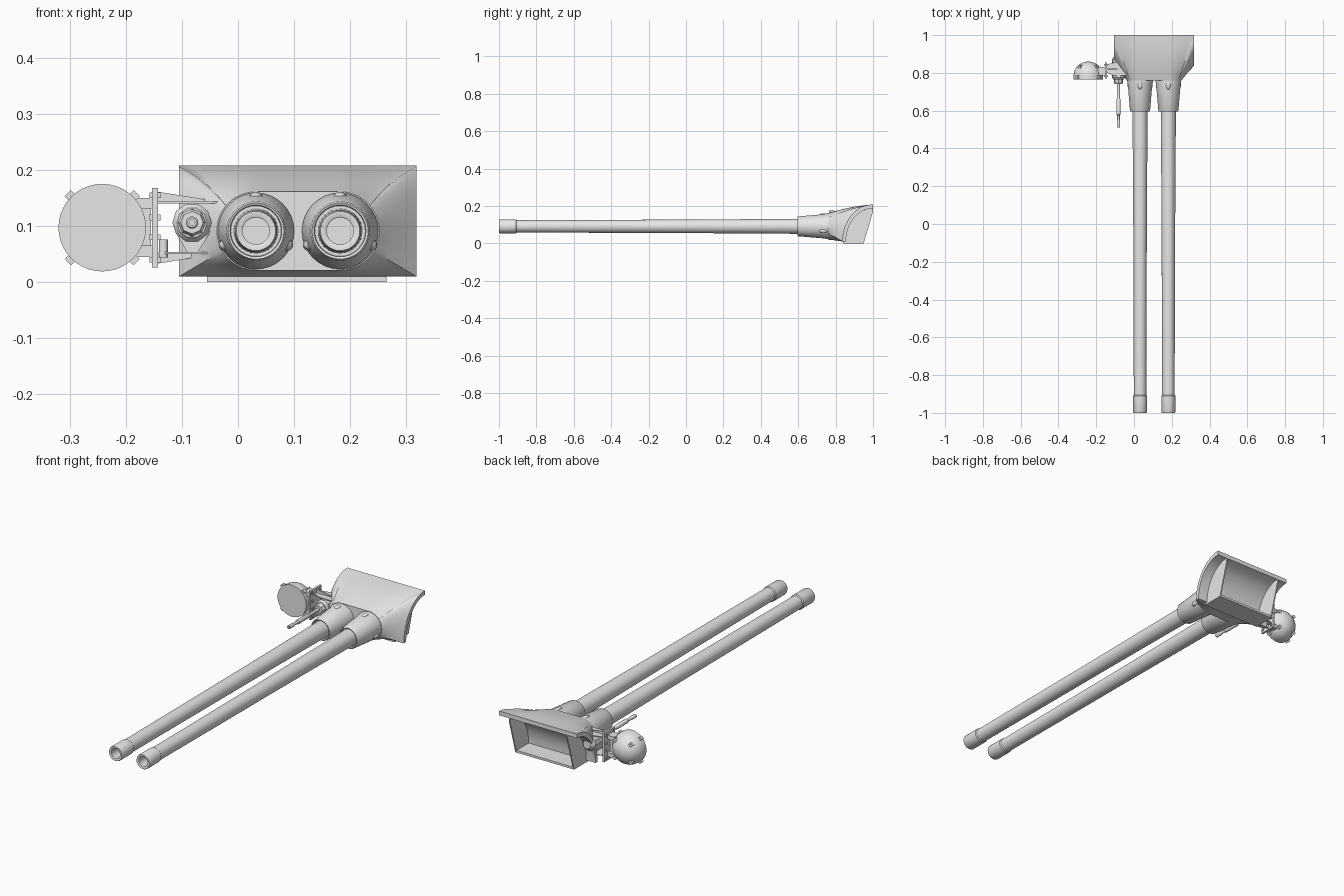
import bpy, bmesh, math
from mathutils import Vector, Matrix

if "Cube" in bpy.data.objects:
    bpy.data.objects.remove(bpy.data.objects["Cube"])

grey = bpy.data.materials.new("steel_grey")
grey.diffuse_color = (0.8, 0.8, 0.8, 1)
grey.use_nodes = True
grey.node_tree.nodes["Principled BSDF"].inputs["Base Color"].default_value = grey.diffuse_color


def finish(name, bm, smooth=True):
    bmesh.ops.remove_doubles(bm, verts=bm.verts, dist=1e-5)
    bmesh.ops.recalc_face_normals(bm, faces=bm.faces)
    me = bpy.data.meshes.new(name)
    bm.to_mesh(me)
    bm.free()
    me.materials.append(grey)
    ob = bpy.data.objects.new(name, me)
    bpy.context.collection.objects.link(ob)
    if smooth:
        bpy.ops.object.select_all(action='DESELECT')
        ob.select_set(True)
        bpy.context.view_layer.objects.active = ob
        bpy.ops.object.shade_smooth_by_angle(angle=math.radians(35))
    return ob


def lathe(name, profile, cx, cz, n=32):
    """Turn (y, radius) pairs around an axis parallel to y."""
    bm = bmesh.new()
    rings = []
    for y, r in profile:
        if r == 0:
            rings.append([bm.verts.new((cx, y, cz))] * n)
        else:
            rings.append([bm.verts.new((cx + r * math.cos(2 * math.pi * i / n), y,
                                        cz + r * math.sin(2 * math.pi * i / n))) for i in range(n)])
    for a, b in zip(rings, rings[1:]):
        for i in range(n):
            j = (i + 1) % n
            bm.faces.new(list(dict.fromkeys((a[i], a[j], b[j], b[i]))))
    return finish(name, bm)


def prism(name, pts, axis, lo, hi):
    """Extrude an outline: (y, z) along x, or (x, y) along z, or (x, z) along y."""
    put = {'x': lambda p, h: (h, p[0], p[1]), 'y': lambda p, h: (p[0], h, p[1]),
           'z': lambda p, h: (p[0], p[1], h)}[axis]
    bm = bmesh.new()
    a = [bm.verts.new(put(p, lo)) for p in pts]
    b = [bm.verts.new(put(p, hi)) for p in pts]
    bm.faces.new(a)
    bm.faces.new(b)
    for i in range(len(pts)):
        j = (i + 1) % len(pts)
        bm.faces.new((a[i], a[j], b[j], b[i]))
    return finish(name, bm, False)


def box(name, x0, x1, y0, y1, z0, z1):
    return prism(name, [(x0, y0), (x1, y0), (x1, y1), (x0, y1)], 'z', z0, z1)


def lug(name, pos, size, roll):
    """Small block turned about the y axis."""
    bm = bmesh.new()
    bmesh.ops.create_cube(bm, size=1, matrix=Matrix.Translation(pos)
                          @ Matrix.Rotation(roll, 4, 'Y') @ Matrix.Diagonal((*size, 1)))
    return finish(name, bm, False)


# Mantlet: rounded front face lofted to a rectangle wrapped on a quarter cylinder
X0, X1, BX, BZ = -0.105, 0.318, (0.032, 0.182), 0.091
M, K = 24, 12


def back_ring(depth, height):
    side = [(1 - depth * math.cos(k / K * math.pi / 2), 0.01 + height * math.sin(k / K * math.pi / 2))
            for k in range(K + 1)]
    top, low = side[-1], side[0]
    xs = [X0 + (X1 - X0) * m / M for m in range(M + 1)]
    return ([Vector((X0, *p)) for p in side] + [Vector((x, *top)) for x in xs[1:]]
            + [Vector((X1, *p)) for p in side[-2::-1]] + [Vector((x, *low)) for x in xs[-2:0:-1]])


def front_point(p):
    c = Vector((min(max(p.x, BX[0]), BX[1]), 0.76, BZ))
    d = Vector((p.x - c.x, 0, p.z - BZ)).normalized()
    return c + d * 0.07


outer, inner = back_ring(0.163, 0.198), back_ring(0.145, 0.177)
face = [front_point(p) for p in outer]
bm = bmesh.new()
rings = []
for t in (0, 0.2, 0.4, 0.6, 0.8, 1):
    bulge = 0.008 * math.sin(math.pi * t)
    rings.append([bm.verts.new(a.lerp(b, t) + Vector((0, 0, bulge * max(0, (b.z - BZ) / 0.117))))
                  for a, b in zip(face, outer)])
rings.append([bm.verts.new(p) for p in inner])
N = len(outer)
for a, b in zip(rings, rings[1:]):
    for i in range(N):
        j = (i + 1) % N
        bm.faces.new((a[i], a[j], b[j], b[i]))
bm.faces.new(rings[0])
back = rings[-1]
for k in range(1, K - 1):
    bm.faces.new((back[k], back[k + 1], back[2 * K + M - k - 1], back[2 * K + M - k]))
bm.faces.new(back[K - 1:K + M + 2])
bm.faces.new([back[i] for i in (1, 0)] + back[:2 * K + M - 2:-1])
finish("mantlet", bm)

# Open box behind the mantlet
cheek = [(0.95, 0), (1.0, 0.17), (1.0, 0.195), (0.93, 0.168), (0.873, 0.118), (0.845, 0.04), (0.84, 0)]
prism("box_side_left", cheek, 'x', -0.055, -0.049)
prism("box_side_right", cheek, 'x', 0.259, 0.265)
box("box_floor", -0.055, 0.265, 0.84, 0.95, 0, 0.011)

# Twin barrels with sleeves and sleeve lugs
for side, cx in zip(("left", "right"), BX):
    lathe("barrel_" + side, [(-0.88, 0), (-0.88, 0.024), (-0.998, 0.024), (-1, 0.027), (-1, 0.035),
                             (-0.995, 0.037), (-0.91, 0.037), (-0.905, 0.033), (0.0, 0.036),
                             (0.61, 0.040), (0.61, 0)], cx, BZ)
    lathe("sleeve_" + side, [(0.61, 0), (0.61, 0.045), (0.597, 0.046), (0.595, 0.050), (0.60, 0.053),
                             (0.73, 0.064), (0.755, 0.068), (0.78, 0.068), (0.78, 0)], cx, BZ)
    for n, deg in enumerate((90, -25, 205)):
        a = math.radians(deg)
        bm = bmesh.new()
        bmesh.ops.create_uvsphere(bm, u_segments=12, v_segments=8, radius=1,
                                  matrix=Matrix.Translation((cx + 0.059 * math.cos(a), 0.735,
                                                             BZ + 0.059 * math.sin(a)))
                                  @ Matrix.Diagonal((0.013, 0.025, 0.011, 1)))
        finish(f"sleeve_lug_{side}_{n}", bm)

# Searchlight dome
LX, LZ = -0.242, 0.097
dome = [(0.765, 0), (0.765, 0.078), (0.785, 0.078)]
dome += [(0.785 + 0.075 * math.sin(i * math.pi / 16), 0.078 * math.cos(i * math.pi / 16)) for i in range(1, 8)]
lathe("searchlight", dome + [(0.86, 0)], LX, LZ, 40)
for n in range(4):
    a = math.radians(45 + 90 * n)
    for kind, r, y in (("rim", 0.079, 0.778), ("dome", 0.061, 0.832)):
        lug(f"searchlight_{kind}_lug_{n}", (LX + r * math.cos(a), y, LZ + r * math.sin(a)),
            (0.016, 0.018, 0.016), -a)

# Searchlight bracket: neck, plates, two tapering arms, bolts
box("bracket_neck_top", -0.19, -0.152, 0.785, 0.83, 0.13, 0.15)
box("bracket_neck_bottom", -0.19, -0.152, 0.785, 0.83, 0.045, 0.065)
box("bracket_neck_plate", -0.175, -0.155, 0.80, 0.815, 0.045, 0.15)
box("bracket_plate", -0.153, -0.143, 0.77, 0.855, 0.026, 0.168)
arm = [(-0.143, 0.80), (-0.105, 0.785), (-0.03, 0.785), (-0.045, 0.83), (-0.085, 0.86), (-0.143, 0.845)]
for name, s in (("arm_top", 1), ("arm_bottom", -1)):
    z = LZ + 0.045 * s
    prism(name, arm, 'z', z - 0.002, z + 0.002)
    prism(name + "_rib", [(-0.143, z), (-0.03, z), (-0.05, z + s * 0.004), (-0.143, z + s * 0.019)],
          'y', 0.815, 0.823)
for z in (0.04, 0.08, 0.115, 0.155):
    for y in (0.782, 0.843):
        box("bracket_bolt", -0.158, -0.138, y - 0.005, y + 0.005, z - 0.005, z + 0.005)
bm = bmesh.new()
bmesh.ops.create_cone(bm, cap_ends=True, segments=16, radius1=0.008, radius2=0.008, depth=0.032,
                      matrix=Matrix.Translation((-0.133, 0.805, 0.06)))
finish("bracket_pin", bm)

# Secondary gun: housing, collar and slim barrel
GX, GZ = -0.082, 0.106
lathe("gun_housing", [(0.765, 0), (0.765, 0.027), (0.775, 0.035), (0.87, 0.035), (0.89, 0.02), (0.89, 0)],
      GX, GZ, 10)
prism("gun_housing_foot", [(GX - 0.03, 0.09), (GX - 0.008, 0.052), (GX + 0.01, 0.052), (GX + 0.033, 0.09)],
      'y', 0.775, 0.86)
lathe("gun_collar", [(0.742, 0), (0.742, 0.02), (0.75, 0.025), (0.77, 0.025), (0.77, 0)], GX, GZ, 8)
lathe("gun_barrel", [(0.54, 0), (0.54, 0.005), (0.512, 0.005), (0.512, 0.009), (0.545, 0.009), (0.55, 0.007),
                     (0.575, 0.007), (0.58, 0.011), (0.66, 0.011), (0.665, 0.008), (0.75, 0.008), (0.75, 0)],
      GX, GZ, 16)
